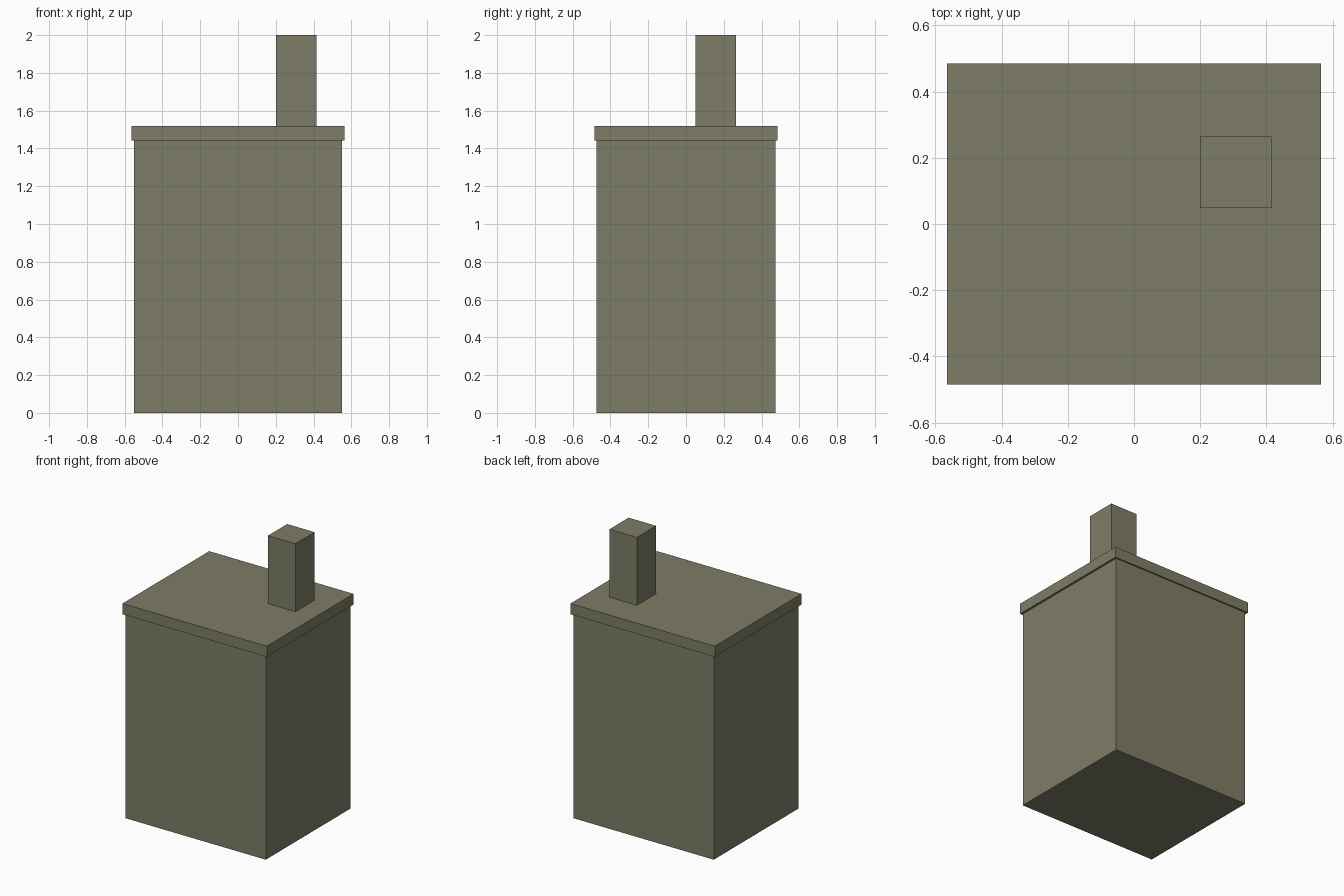
import bpy

cube = bpy.data.objects.get("Cube")
if cube:
    bpy.data.objects.remove(cube, do_unlink=True)

# Single olive grey colour
olive = bpy.data.materials.new("olive_grey")
olive.use_nodes = True
colour = (0.21, 0.206, 0.136, 1.0)
olive.diffuse_color = colour
olive.node_tree.nodes["Principled BSDF"].inputs["Base Color"].default_value = colour


def box(name, low, high):
    """Axis-aligned box between two corners."""
    centre = [(a + b) / 2 for a, b in zip(low, high)]
    bpy.ops.mesh.primitive_cube_add(size=1, location=centre)
    obj = bpy.context.object
    obj.name = name
    obj.scale = [b - a for a, b in zip(low, high)]
    bpy.ops.object.transform_apply(location=False, rotation=False, scale=True)
    obj.data.materials.append(olive)
    return obj


# Main block, overhanging flat roof and square chimney
box("building_body", (-0.55, -0.475, 0), (0.55, 0.475, 1.443))
box("roof_slab", (-0.565, -0.485, 1.443), (0.565, 0.485, 1.519))
box("chimney", (0.2, 0.049, 1.519), (0.415, 0.264, 2))
